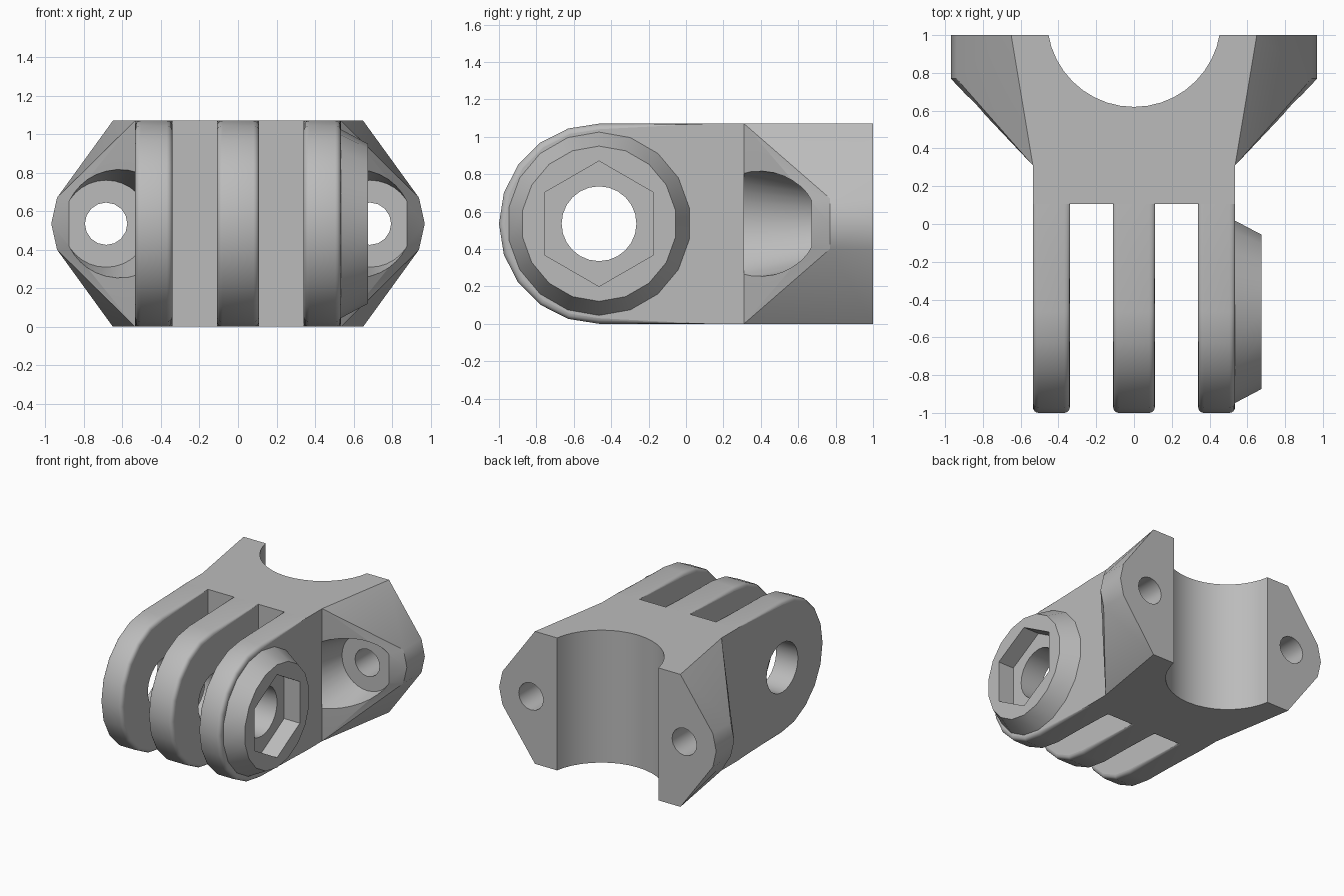
import bpy, bmesh, math
from mathutils import Matrix, Vector

cube = bpy.data.objects.get("Cube")
if cube:
    bpy.data.objects.remove(cube, do_unlink=True)

# Main dimensions
MID = 0.535          # half height, also the finger end radius
PIN_Y = -0.465       # pin axis
SLOT_Y = 0.105       # back of the slots
ARM_Y = 0.31         # where the clamp starts to flare
BOLT_X = 0.685

grey = bpy.data.materials.new("plain grey")
grey.use_nodes = True
colour = (0.5, 0.5, 0.5, 1)
grey.diffuse_color = colour
grey.node_tree.nodes["Principled BSDF"].inputs["Base Color"].default_value = colour

AXES = {
    "X": Matrix.Rotation(math.pi / 2, 4, "Y"),
    "Y": Matrix.Rotation(-math.pi / 2, 4, "X"),
    "Z": Matrix.Identity(4),
}


def make_object(name, bm):
    bmesh.ops.recalc_face_normals(bm, faces=bm.faces)
    mesh = bpy.data.meshes.new(name)
    bm.to_mesh(mesh)
    bm.free()
    mesh.materials.append(grey)
    ob = bpy.data.objects.new(name, mesh)
    bpy.context.collection.objects.link(ob)
    return ob


def round_part(name, axis, start, end, centre, r1, r2, sides, spin=0):
    """Cylinder or cone along an axis, running from start to end."""
    place = Vector(centre)
    place["XYZ".index(axis)] = (start + end) / 2
    bm = bmesh.new()
    bmesh.ops.create_cone(
        bm, cap_ends=True, segments=sides, radius1=r1, radius2=r2,
        depth=end - start,
        matrix=Matrix.Translation(place) @ AXES[axis]
        @ Matrix.Rotation(math.radians(spin), 4, "Z"))
    return make_object(name, bm)


def hull(name, points):
    bm = bmesh.new()
    for p in points:
        bm.verts.new(p)
    bmesh.ops.convex_hull(bm, input=bm.verts)
    bmesh.ops.dissolve_limit(bm, angle_limit=0.01, verts=bm.verts, edges=bm.edges)
    return make_object(name, bm)


def select(ob):
    bpy.ops.object.select_all(action="DESELECT")
    ob.select_set(True)
    bpy.context.view_layer.objects.active = ob


def cut(ob, cutter):
    mod = ob.modifiers.new("cut", "BOOLEAN")
    mod.operation = "DIFFERENCE"
    mod.solver = "EXACT"
    mod.object = cutter
    select(ob)
    bpy.ops.object.modifier_apply(modifier=mod.name)
    bpy.data.objects.remove(cutter, do_unlink=True)


def finish(ob):
    select(ob)
    bpy.ops.object.shade_smooth_by_angle(angle=math.radians(30))
    for f in ob.data.polygons:
        if abs(f.normal.x) > 0.999:
            f.use_smooth = False


def pin_cutter():
    return round_part("pin_cutter", "X", -1, 1, (0, PIN_Y, MID), 0.2, 0.2, 24)


def finger(name, x0, x1, rim=0.03, steps=4):
    """Round-ended plate whose rounded rim fades out towards the block."""
    turns = [i * math.pi / 2 / steps for i in range(steps + 1)]
    half = [(rim * (1 - math.cos(t)), rim * (1 - math.sin(t))) for t in turns]
    rows = [(x0 + d, inset) for d, inset in half]
    rows += [(x1 - d, inset) for d, inset in reversed(half)]
    bm = bmesh.new()
    loops = []
    for x, inset in rows:
        r = MID - inset
        pts = [(SLOT_Y, 2 * MID)]
        for i in range(11):
            a = math.pi * i / 10
            pts.append((PIN_Y - r * math.sin(a), MID + r * math.cos(a)))
        pts.append((SLOT_Y, 0))
        loops.append([bm.verts.new((x, y, z)) for y, z in pts])
    for a, b in zip(loops, loops[1:]):
        for i in range(len(a)):
            j = (i + 1) % len(a)
            bm.faces.new((a[i], a[j], b[j], b[i]))
    bm.faces.new(loops[0])
    bm.faces.new(loops[-1])
    ob = make_object(name, bm)
    cut(ob, pin_cutter())
    finish(ob)


# Three fingers around the pin
finger("right_finger", -0.535, -0.34)
finger("middle_finger", -0.11, 0.11)
finger("left_finger", 0.34, 0.535)

# Nut boss with a hexagonal socket on the left finger
boss = round_part("nut_boss", "X", 0.535, 0.675, (0, PIN_Y, MID), 0.49, 0.415, 18, 10)
cut(boss, round_part("nut_cutter", "X", 0.5, 0.8, (0, PIN_Y, MID), 0.335, 0.335, 6, 30))
finish(boss)

# Solid block behind the slots
block = hull("centre_block", [(x, y, z) for x in (-0.535, 0.535)
                              for y in (SLOT_Y, ARM_Y) for z in (0, 2 * MID)])
finish(block)

# Flared half clamp
corners = []
for s in (-1, 1):
    for z in (0, 2 * MID):
        corners += [(s * 0.535, ARM_Y, z), (s * 0.65, 1, z)]
    for y in (0.77, 1):
        corners += [(s * 0.94, y, MID + d) for d in (-0.135, 0.135)]
        corners.append((s * 0.97, y, MID))
clamp = hull("half_clamp", corners)

# Tube channel, tapered bolt pockets and bolt holes
cut(clamp, round_part("tube_cutter", "Z", -0.2, 1.3, (0, 1.08, 0), 0.46, 0.46, 40))
for s in (-1, 1):
    at = (s * BOLT_X, 0, MID)
    cut(clamp, round_part("pocket_cutter", "Y", 0.3, 0.672, at, 0.312, 0.226, 32))
    cut(clamp, round_part("bolt_cutter", "Y", 0.5, 1.2, at, 0.11, 0.11, 16))
finish(clamp)
